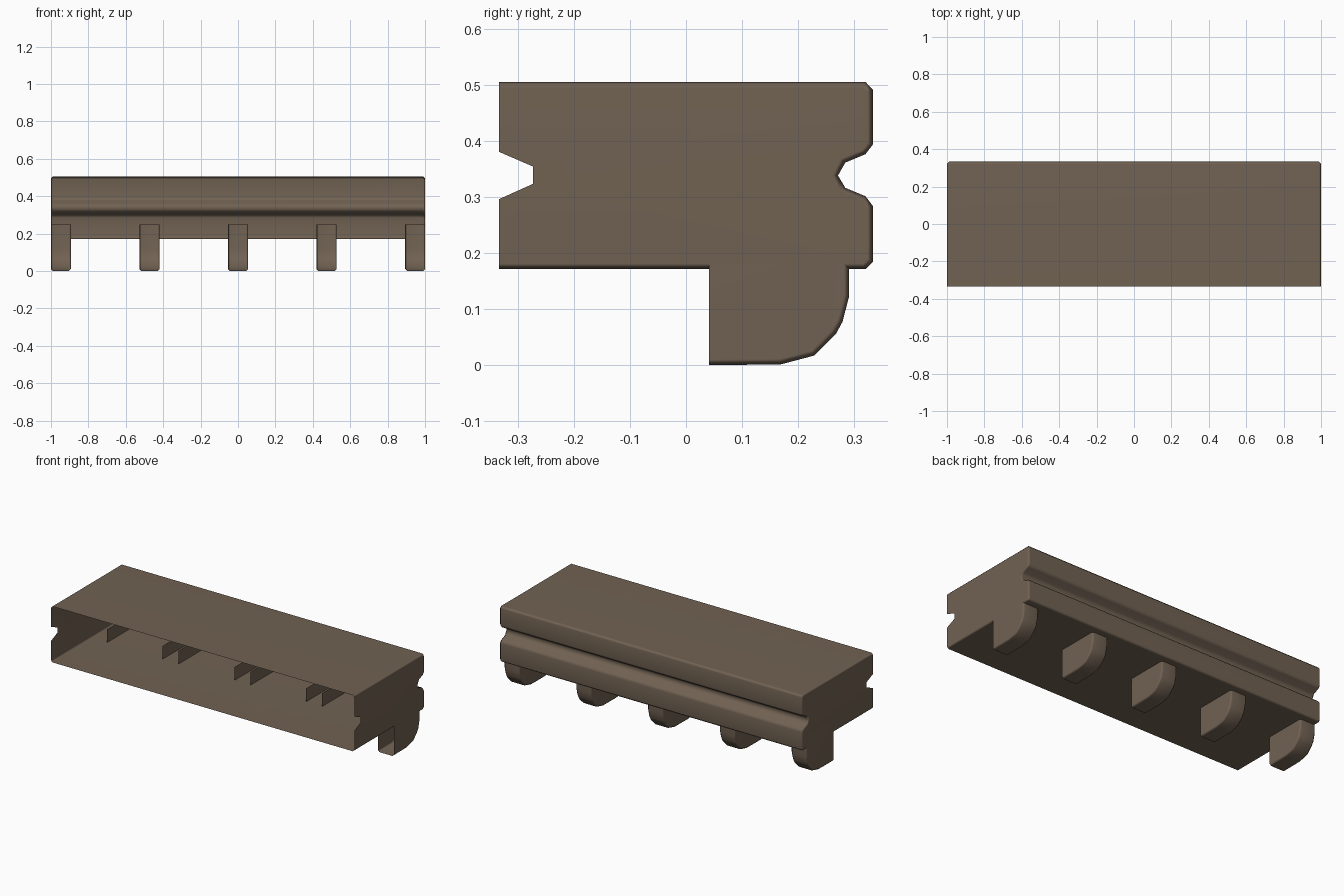
import bpy, bmesh, math

if "Cube" in bpy.data.objects:
    bpy.data.objects.remove(bpy.data.objects["Cube"])

stone = bpy.data.materials.new("brown_stone")
stone.diffuse_color = (0.165, 0.122, 0.086, 1)
stone.use_nodes = True
stone.node_tree.nodes["Principled BSDF"].inputs["Base Color"].default_value = stone.diffuse_color

BEVEL = 0.01


def open_shell(name, x0, x1, outer, inner, front):
    """Skin swept along x (open at the front), bevelled towards two end caps.
    outer: (y, z) path over the back, inner: same path inset at the caps,
    front: extra points that close the cap along its front edge."""
    bm = bmesh.new()
    sections = [(x0, inner), (x0 + BEVEL, outer), (x1 - BEVEL, outer), (x1, inner)]
    rows = [[bm.verts.new((x, y, z)) for y, z in path] for x, path in sections]
    for a, b in zip(rows, rows[1:]):
        for i in range(len(a) - 1):
            bm.faces.new((a[i], b[i], b[i + 1], a[i + 1]))
    bm.faces.new(rows[0] + [bm.verts.new((x0, y, z)) for y, z in front])
    cap = rows[-1] + [bm.verts.new((x1, y, z)) for y, z in front]
    bm.faces.new(cap[::-1])
    mesh = bpy.data.meshes.new(name)
    bm.to_mesh(mesh)
    bm.free()
    mesh.materials.append(stone)
    obj = bpy.data.objects.new(name, mesh)
    bpy.context.collection.objects.link(obj)
    # soft bevels, flat main faces
    bpy.ops.object.select_all(action='DESELECT')
    obj.select_set(True)
    bpy.context.view_layer.objects.active = obj
    bpy.ops.object.shade_smooth_by_angle(angle=math.radians(50))
    wn = obj.modifiers.new("face_weighted_normals", 'WEIGHTED_NORMAL')
    wn.keep_sharp = True
    return obj


# Cornice beam: top, grooved back and underside, open front
beam_outer = [(-0.333, 0.505), (0.32, 0.505), (0.333, 0.491), (0.333, 0.393),
              (0.32, 0.376), (0.284, 0.361), (0.271, 0.338), (0.284, 0.316),
              (0.32, 0.301), (0.333, 0.284), (0.333, 0.184), (0.32, 0.171),
              (-0.333, 0.171)]
beam_inner = [(-0.333, 0.495), (0.314, 0.495), (0.323, 0.486), (0.323, 0.397),
              (0.314, 0.384), (0.276, 0.368), (0.261, 0.338), (0.276, 0.309),
              (0.314, 0.293), (0.323, 0.280), (0.323, 0.190), (0.314, 0.181),
              (-0.333, 0.181)]
# notch in the front edge of the end walls
beam_notch = [(-0.333, 0.296), (-0.273, 0.323), (-0.273, 0.354), (-0.333, 0.380)]
open_shell("cornice_beam", -1, 1, beam_outer, beam_inner, beam_notch)

# Row of rounded brackets, open at the front and top
bracket_outer = [(0.291, 0.25), (0.291, 0.123), (0.279, 0.077), (0.267, 0.055),
                 (0.229, 0.017), (0.168, 0.001), (0.041, 0.0)]
bracket_inner = [(0.281, 0.25), (0.281, 0.125), (0.270, 0.081), (0.259, 0.062),
                 (0.224, 0.026), (0.166, 0.011), (0.041, 0.010)]
for i in range(5):
    cx = (i - 2) * 0.4735
    open_shell(f"bracket_{i + 1}", cx - 0.053, cx + 0.053,
               bracket_outer, bracket_inner, [(0.041, 0.25)])
